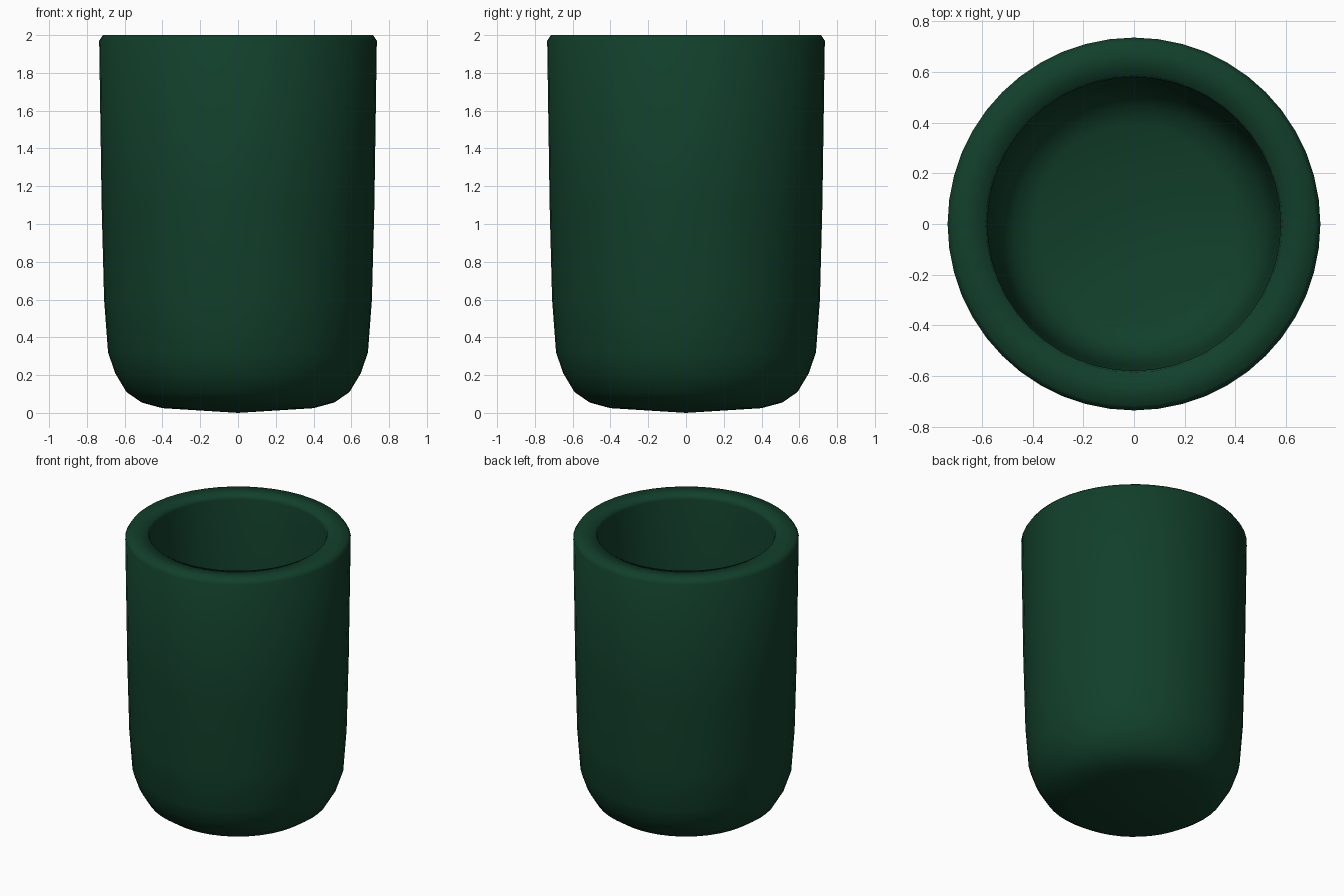
import bpy, bmesh, math

if "Cube" in bpy.data.objects:
    bpy.data.objects.remove(bpy.data.objects["Cube"])

SEGMENTS = 48

# Cup profile (radius, height): outside from base centre to rim, then inside down to the floor
profile = [
    (0, 0.0), (0.40, 0.025), (0.51, 0.055), (0.59, 0.11), (0.65, 0.21),
    (0.688, 0.32), (0.709, 0.6), (0.722, 1.1), (0.735, 1.97),
    (0.715, 2.0), (0.585, 2.0), (0.578, 1.97),
    (0.572, 1.1), (0.56, 0.6), (0.545, 0.36), (0.52, 0.28),
    (0.47, 0.21), (0.39, 0.175), (0, 0.15),
]

# Spin the profile into a thick-walled cup
bm = bmesh.new()
verts = [bm.verts.new((r, 0, z)) for r, z in profile]
edges = [bm.edges.new(pair) for pair in zip(verts, verts[1:])]
bmesh.ops.spin(bm, geom=verts + edges, cent=(0, 0, 0), axis=(0, 0, 1),
               angle=math.tau, steps=SEGMENTS, use_duplicate=False)
bmesh.ops.remove_doubles(bm, verts=bm.verts, dist=1e-4)
bmesh.ops.recalc_face_normals(bm, faces=bm.faces)
for face in bm.faces:
    face.smooth = True

mesh = bpy.data.meshes.new("cup")
bm.to_mesh(mesh)
bm.free()
cup = bpy.data.objects.new("cup", mesh)
bpy.context.collection.objects.link(cup)

# Dark green glaze
green = bpy.data.materials.new("dark_green")
green.diffuse_color = (0.006, 0.05, 0.024, 1)
green.use_nodes = True
green.node_tree.nodes["Principled BSDF"].inputs["Base Color"].default_value = green.diffuse_color
mesh.materials.append(green)
